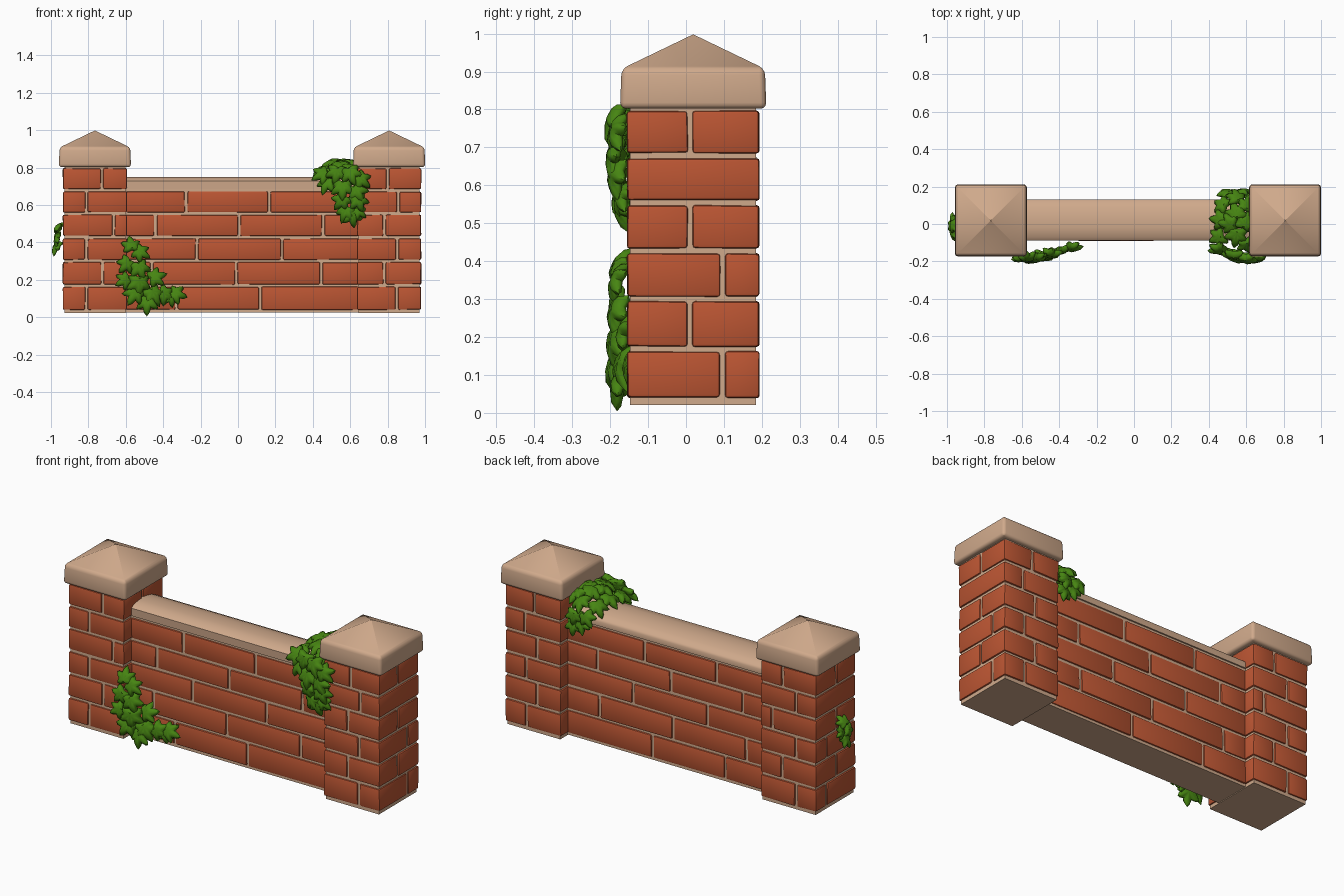
import bpy, bmesh, math, random
from mathutils import Vector, Matrix

if "Cube" in bpy.data.objects:
    bpy.data.objects.remove(bpy.data.objects["Cube"])

random.seed(4)


def material(name, rgb):
    m = bpy.data.materials.new(name)
    m.diffuse_color = (*rgb, 1)
    m.use_nodes = True
    m.node_tree.nodes["Principled BSDF"].inputs["Base Color"].default_value = m.diffuse_color
    return m


BRICK = material("brick_red", (0.50, 0.092, 0.033))
STONE = material("tan_stone", (0.63, 0.40, 0.26))
GREEN = material("ivy_green", (0.062, 0.235, 0.006))


def finish(bm, name, mat, angle=40):
    bmesh.ops.recalc_face_normals(bm, faces=bm.faces[:])
    me = bpy.data.meshes.new(name)
    bm.to_mesh(me)
    bm.free()
    me.materials.append(mat)
    ob = bpy.data.objects.new(name, me)
    bpy.context.collection.objects.link(ob)
    bpy.ops.object.select_all(action='DESELECT')
    ob.select_set(True)
    bpy.context.view_layer.objects.active = ob
    bpy.ops.object.shade_smooth_by_angle(angle=math.radians(angle))
    return ob


def add_box(bm, lo, hi, jitter=0.0):
    size = [b - a for a, b in zip(lo, hi)]
    mid = [(a + b) / 2 for a, b in zip(lo, hi)]
    m = Matrix.Translation(mid) @ Matrix.Diagonal((*size, 1))
    verts = bmesh.ops.create_cube(bm, size=1, matrix=m)['verts']
    for v in verts:
        v.co += Vector([random.uniform(-jitter, jitter) for _ in range(3)])


def bevel_all(bm, width, segments=2):
    bmesh.ops.bevel(bm, geom=bm.edges[:], offset=width, segments=segments,
                    profile=0.5, affect='EDGES')


def spans(lo, hi, splits, gap=0.013):
    """Cut lo..hi at the splits, leaving mortar gaps."""
    cuts = [lo] + [s + d for s in splits for d in (-gap / 2, gap / 2)] + [hi]
    return list(zip(cuts[::2], cuts[1::2]))


# course heights, bottom to top
ROWS = [(0.04, 0.162), (0.175, 0.294), (0.307, 0.42),
        (0.434, 0.547), (0.56, 0.671), (0.685, 0.796)]
CY = 0.019
SIDE_SPLITS = [[0.096], [0.011], [0.096], [0.011], [], [0.011]]


# brick pillars with mortar cores and pyramid caps
def pillar(side, cx, front_splits):
    h = 0.171
    bm = bmesh.new()
    for (z0, z1), sx, sy in zip(ROWS, front_splits, SIDE_SPLITS):
        for x0, x1 in spans(cx - h, cx + h, [sx]):
            for y0, y1 in spans(CY - 0.174, CY + 0.174, sy):
                add_box(bm, (x0, y0, z0), (x1, y1, z1), 0.0015)
    bevel_all(bm, 0.008)
    finish(bm, side + "_pillar_bricks", BRICK)

    bm = bmesh.new()
    add_box(bm, (cx - h + .008, CY - .166, 0.021), (cx + h - .008, CY + .166, 0.81))
    finish(bm, side + "_pillar_mortar", STONE)

    bm = bmesh.new()
    rings = []
    for z, r in ((0.802, 0.193), (0.907, 0.189)):
        rings.append([bm.verts.new((cx + sx * r, CY + sy * r, z))
                      for sx, sy in ((-1, -1), (1, -1), (1, 1), (-1, 1))])
    apex = bm.verts.new((cx, CY, 0.998))
    bm.faces.new(rings[0])
    for i in range(4):
        j = (i + 1) % 4
        bm.faces.new((rings[0][i], rings[0][j], rings[1][j], rings[1][i]))
        bm.faces.new((rings[1][i], rings[1][j], apex))
    edges = [e for e in bm.edges if apex not in e.verts]
    bmesh.ops.bevel(bm, geom=edges, offset=0.016, segments=3, profile=0.5, affect='EDGES')
    finish(bm, side + "_pillar_cap", STONE, 30)


pillar("left", -0.765, [-0.81, -0.725, -0.81, -0.665, -0.81, -0.728])
pillar("right", 0.808, [0.85, 0.783, 0.85, 0.783, 0.858, 0.80])

# wall between the pillars
WALL_SPLITS = [[-0.33, 0.118], [-0.46, -0.01, 0.444], [-0.22, 0.235],
               [-0.44, 0.005, 0.455], [-0.278, 0.166]]
bm = bmesh.new()
for (z0, z1), splits in zip(ROWS, WALL_SPLITS):
    for x0, x1 in spans(-0.60, 0.645, splits):
        add_box(bm, (x0, -0.088, z0), (x1, 0.13, z1), 0.002)
bevel_all(bm, 0.008)
finish(bm, "wall_bricks", BRICK)

bm = bmesh.new()
add_box(bm, (-0.61, -0.08, 0.025), (0.65, 0.122, 0.69))
finish(bm, "wall_mortar", STONE)

# wall coping, a gently domed profile run along x
bm = bmesh.new()
profile = [(-0.086, 0.684), (-0.088, 0.728), (-0.07, 0.742), (-0.02, 0.75), (0.04, 0.75),
           (0.09, 0.738), (0.125, 0.722), (0.132, 0.71), (0.13, 0.684)]
a, b = [[bm.verts.new((x, y, z)) for y, z in profile] for x in (-0.61, 0.65)]
for i in range(len(profile)):
    j = (i + 1) % len(profile)
    bm.faces.new((a[i], a[j], b[j], b[i]))
bm.faces.new(a)
bm.faces.new(b)
finish(bm, "wall_coping", STONE)

# puffy five-lobed ivy leaf
HALF = [(0, 1), (14, .8), (30, .56), (46, .78), (58, .88), (70, .72),
        (88, .52), (105, .65), (120, .72), (140, .55), (180, .3)]
OUTLINE = HALF + [(360 - t, r) for t, r in HALF[-2:0:-1]]


def leaf(bm, pos, normal, tip, s):
    n = (Vector(normal).normalized()
         + Vector([random.uniform(-.28, .28) for _ in range(3)])).normalized()
    t = Vector(tip)
    t = (t - n * t.dot(n)).normalized()
    x = t.cross(n)

    def vert(ang, r, h):
        q = math.radians(ang)
        u, w = r * math.sin(q), r * math.cos(q)
        return bm.verts.new(Vector(pos) + s * (x * u + t * w + n * (h - 0.28 * r * r)))

    top = vert(0, 0, .26)
    bottom = vert(0, 0, -.12)
    rings = [[vert(ang, r * k, h) for ang, r in OUTLINE]
             for k, h in ((.45, .32), (.82, .24), (1, .04), (.8, -.12))]
    c = len(OUTLINE)
    for i in range(c):
        j = (i + 1) % c
        bm.faces.new((top, rings[0][i], rings[0][j]))
        for p, q in zip(rings, rings[1:]):
            bm.faces.new((p[i], q[i], q[j], p[j]))
        bm.faces.new((bottom, rings[-1][j], rings[-1][i]))


def down(deg):
    """Tip direction on a front face, 0 = down, positive = towards +x."""
    q = math.radians(deg)
    return (math.sin(q), 0, -math.cos(q))


# ivy at the foot of the left pillar: x, z, tip angle, size
bm = bmesh.new()
for x, z, ang, s in [(-.57, .375, 185, .07), (-.53, .35, 60, .07), (-.59, .29, -40, .07),
                     (-.53, .27, 20, .08), (-.60, .20, -60, .065), (-.53, .19, 0, .09),
                     (-.45, .21, 110, .075), (-.55, .13, -30, .08), (-.46, .13, 30, .085),
                     (-.485, .085, 0, .08), (-.40, .125, 60, .075), (-.34, .125, 75, .072),
                     (-.36, .11, 10, .06)]:
    f = min(1, max(0, (x + .52) / .2))
    leaf(bm, (x, -.178 + .062 * f, z), (0.1, -1, 0.25), down(ang), s)
finish(bm, "lower_left_ivy", GREEN, 60)

# ivy draped over the coping beside the right pillar
bm = bmesh.new()
for x, z, ang, s in [(.46, .765, -60, .075), (.53, .78, -10, .08), (.60, .775, 20, .08),
                     (.65, .74, 50, .075), (.48, .72, -20, .075), (.56, .70, 0, .085),
                     (.63, .68, 30, .08), (.56, .63, -40, .075), (.64, .63, 20, .075),
                     (.58, .57, -25, .075), (.61, .55, 10, .075), (.64, .57, 50, .06)]:
    f = min(1, max(0, (x - .45) / .12))
    leaf(bm, (x, -.125 - .055 * f * (1 if z > .6 else .75), z), (-.1, -1, .3), down(ang), s)
for x, y, tip, s in [(.46, -.07, (-1, -.5, 0), .075), (.47, .02, (-1, .1, 0), .08),
                     (.48, .10, (-1, .6, 0), .075), (.55, -.05, (-.2, -1, 0), .085),
                     (.55, .05, (-.4, 1, 0), .085), (.55, .13, (0, 1, 0), .075),
                     (.60, -.10, (.3, -1, 0), .075), (.60, .09, (.4, 1, 0), .075),
                     (.52, 0, (-1, 0, 0), .08), (.59, 0, (.2, .5, 0), .08)]:
    z = .79 + .03 * (x > .5) - 2 * (y - .02) ** 2
    leaf(bm, (x, y, z), ((x - .56) * 2.5, (y - .02) * 5, 1), tip, s)
for x, y, z, ang in [(.50, .16, .735, -35), (.57, .165, .73, 10),
                     (.58, .155, .67, 5), (.53, .155, .69, -15)]:
    leaf(bm, (x, y, z), (0, 1, .3), down(ang), .068)
finish(bm, "upper_right_ivy", GREEN, 60)

# small sprig on the outer face of the left pillar
bm = bmesh.new()
for y, z, tip, s in [(-.01, .47, (0, .3, 1), .055), (.015, .43, (0, 1, -.3), .05),
                     (-.04, .42, (0, -1, -.4), .055), (-.015, .38, (0, -.2, -1), .06)]:
    leaf(bm, (-.965, y, z), (-1, 0, .3), tip, s)
finish(bm, "left_side_ivy", GREEN, 60)
